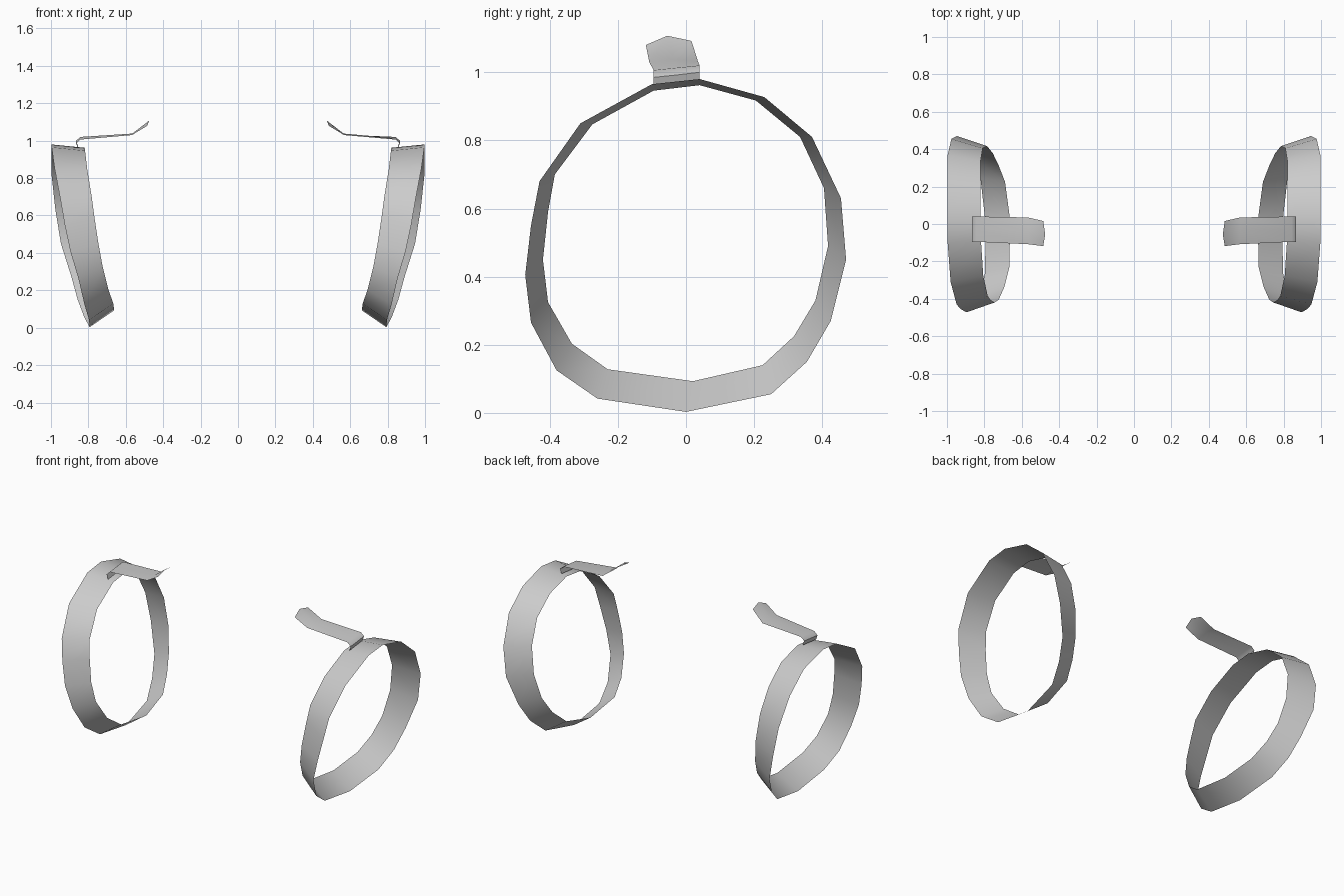
import bpy, math

if "Cube" in bpy.data.objects:
    bpy.data.objects.remove(bpy.data.objects["Cube"])

# (y, z) of the band's wide outer rim and narrower inner rim, same vertex order
OUTER = [(0.00, .003), (.25, .055), (.355, .15), (.425, .27), (.47, .45), (.455, .63),
         (.37, .81), (.23, .927), (.04, .98), (-.10, .965), (-.31, .85), (-.43, .68),
         (-.455, .55), (-.472, .405), (-.455, .265), (-.38, .125), (-.26, .042)]
INNER = [(.02, .093), (.225, .14), (.317, .225), (.38, .33), (.417, .49), (.405, .66),
         (.335, .81), (.205, .917), (.04, .962), (-.095, .946), (-.275, .847), (-.385, .70),
         (-.405, .59), (-.42, .45), (-.405, .325), (-.335, .203), (-.23, .128)]
# sideways lean of each rim: (z, x)
OUT_LEAN = [(0, .792), (.13, .838), (.27, .873), (.45, .928), (.63, .958), (.80, .984), (.98, .998)]
IN_LEAN = [(.09, .66), (.2, .705), (.3, .735), (.47, .767), (.6, .785), (.8, .81), (.97, .82)]


def lerp_table(table, v):
    for (a, fa), (b, fb) in zip(table, table[1:]):
        if v <= b:
            return fa + (fb - fa) * (v - a) / (b - a)
    return table[-1][1]


def rim(points, lean):
    return [(lerp_table(lean, z) + .04 * y * min(1, 4 * (1 - z)), y, z) for y, z in points]


def strip(name, rows, closed, side):
    """Skin quads between rows of points, mirrored in x by side."""
    n = len(rows[0])
    verts = [(side * x, y, z) for row in rows for x, y, z in row]
    faces = []
    for r in range(len(rows) - 1):
        for i in range(n if closed else n - 1):
            j = (i + 1) % n
            f = (r * n + i, r * n + j, (r + 1) * n + j, (r + 1) * n + i)
            faces.append(f if side > 0 else f[::-1])
    mesh = bpy.data.meshes.new(name)
    mesh.from_pydata(verts, [], faces)
    ob = bpy.data.objects.new(name, mesh)
    bpy.context.collection.objects.link(ob)
    bpy.ops.object.select_all(action='DESELECT')
    ob.select_set(True)
    bpy.context.view_layer.objects.active = ob
    bpy.ops.object.shade_smooth_by_angle(angle=math.radians(50))


# strap cross rows: front, middle and back point of each fold
STRAP = [[(.855, -.095, .955), (.855, -.028, .963), (.855, .04, .97)],
         [(.865, -.095, .985), (.865, -.028, .992), (.865, .04, 1.0)],
         [(.843, -.095, 1.006), (.843, -.028, 1.013), (.843, .04, 1.02)],
         [(.567, -.108, 1.03), (.565, -.036, 1.038), (.567, .035, 1.032)],
         [(.485, -.118, 1.08), (.475, -.055, 1.107), (.485, .016, 1.092)]]

for label, side in (("right", 1), ("left", -1)):
    # tapered ring band
    strip(label + "_band", [rim(OUTER, OUT_LEAN), rim(INNER, IN_LEAN)], True, side)
    # folded strap on top
    strip(label + "_strap", STRAP, False, side)
